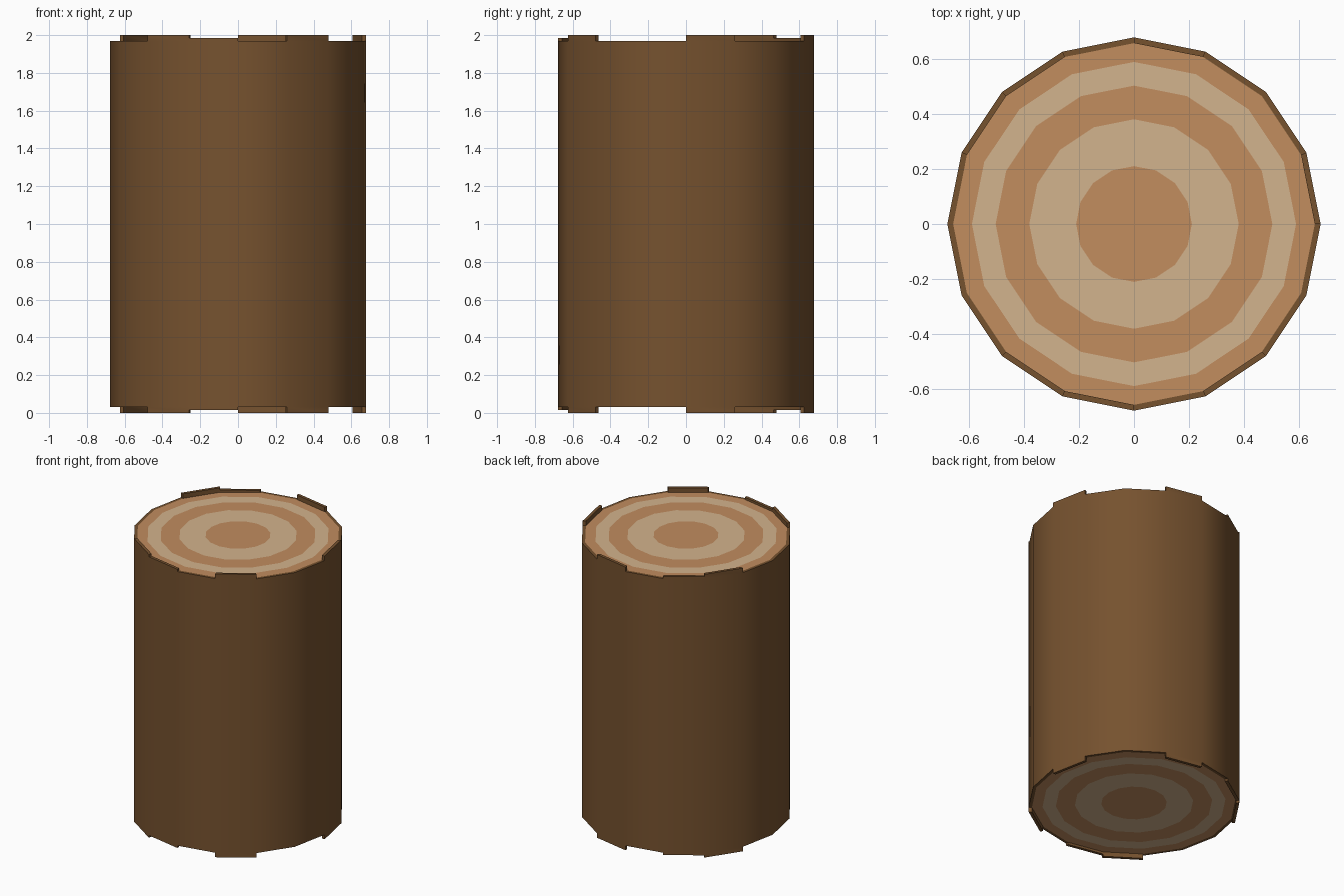
import bpy, bmesh, math
from mathutils import Vector

SIDES = 16
HEIGHT = 2.0
RADIUS = 0.677
INNER = 0.656
STEP = 0.032                      # depth of the notches in the bark edge
TABS = {0: STEP, 3: STEP, 6: STEP, 10: STEP, 13: STEP, 5: 0.016, 11: 0.016}
RINGS = [INNER, 0.588, 0.502, 0.38, 0.21]

cube = bpy.data.objects.get("Cube")
if cube:
    bpy.data.objects.remove(cube, do_unlink=True)


def material(name, color):
    mat = bpy.data.materials.new(name)
    mat.use_nodes = True
    mat.diffuse_color = color
    bsdf = next(n for n in mat.node_tree.nodes if n.type == 'BSDF_PRINCIPLED')
    bsdf.inputs["Base Color"].default_value = color
    bsdf.inputs["Roughness"].default_value = 0.9
    return mat


bark = material("bark brown", (0.181, 0.084, 0.028, 1))
dark_wood = material("ring tan", (0.539, 0.266, 0.114, 1))
light_wood = material("ring cream", (0.651, 0.451, 0.266, 1))


def ring(bm, radius, z):
    angles = [math.tau * i / SIDES for i in range(SIDES)]
    return [bm.verts.new((radius * math.cos(a), radius * math.sin(a), z)) for a in angles]


def bridge(bm, a, b):
    return [bm.faces.new((a[i], a[(i + 1) % SIDES], b[(i + 1) % SIDES], b[i]))
            for i in range(SIDES)]


def finish(bm, name, mats):
    mesh = bpy.data.meshes.new(name)
    bm.to_mesh(mesh)
    bm.free()
    for mat in mats:
        mesh.materials.append(mat)
    obj = bpy.data.objects.new(name, mesh)
    bpy.context.collection.objects.link(obj)
    return obj


# Bark shell with raised tabs around both ends
bm = bmesh.new()
low, high = STEP, HEIGHT - STEP
outer_low, outer_high = ring(bm, RADIUS, low), ring(bm, RADIUS, high)
inner_low, inner_high = ring(bm, INNER, low), ring(bm, INNER, high)
bridge(bm, outer_low, outer_high)
bridge(bm, inner_high, inner_low)
ends = [(bridge(bm, outer_high, inner_high), 1), (bridge(bm, inner_low, outer_low), -1)]
for faces, direction in ends:
    for index, rise in TABS.items():
        made = bmesh.ops.extrude_discrete_faces(bm, faces=[faces[index]])
        verts = made["faces"][0].verts[:]
        bmesh.ops.translate(bm, verts=verts, vec=Vector((0, 0, direction * rise)))
shell = finish(bm, "bark", [bark])
bpy.context.view_layer.objects.active = shell
shell.select_set(True)
bpy.ops.object.shade_smooth_by_angle(angle=math.radians(30))


# Cut ends with alternating growth rings
def cut_end(name, z, flip):
    bm = bmesh.new()
    loops = [ring(bm, r, z) for r in RINGS]
    for i, (a, b) in enumerate(zip(loops, loops[1:])):
        for face in bridge(bm, a, b):
            face.material_index = i % 2
    bm.faces.new(loops[-1]).material_index = 0
    if flip:
        bmesh.ops.reverse_faces(bm, faces=bm.faces[:])
    finish(bm, name, [dark_wood, light_wood])


cut_end("top_cut", high, False)
cut_end("bottom_cut", low, True)
